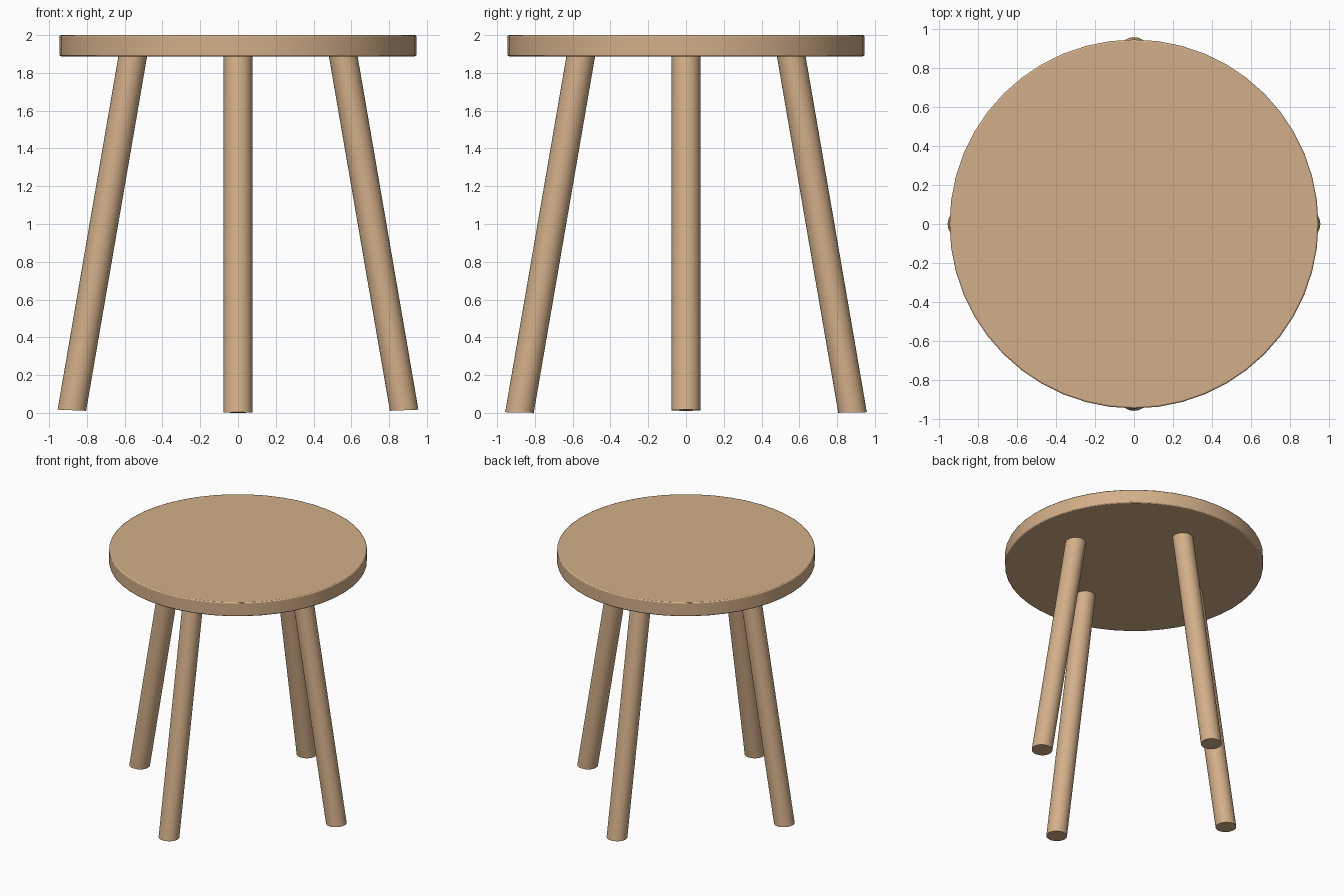
import bpy, math
from mathutils import Vector

if "Cube" in bpy.data.objects:
    bpy.data.objects.remove(bpy.data.objects["Cube"])

wood = bpy.data.materials.new("wood")
wood.diffuse_color = (0.65, 0.43, 0.25, 1)
wood.use_nodes = True
wood.node_tree.nodes["Principled BSDF"].inputs["Base Color"].default_value = wood.diffuse_color

SEAT_R, SEAT_LOW, SEAT_TOP = 0.945, 1.888, 2.0
LEG_R = 0.076


def finish(obj, name):
    obj.name = name
    obj.data.materials.append(wood)
    bpy.ops.object.shade_smooth_by_angle(angle=math.radians(35))


# Round seat with a slightly eased rim
bpy.ops.mesh.primitive_cylinder_add(vertices=48, radius=SEAT_R, depth=SEAT_TOP - SEAT_LOW,
                                    location=(0, 0, (SEAT_LOW + SEAT_TOP) / 2))
seat = bpy.context.object
finish(seat, "seat")
bevel = seat.modifiers.new("eased rim", "BEVEL")
bevel.width = 0.008
bevel.segments = 2


# Splayed leg: a cylinder whose two ends are slid along the splay direction
def leg(name, direction, foot_z, foot_tilt):
    d = Vector(direction)
    bpy.ops.mesh.primitive_cylinder_add(vertices=32, radius=LEG_R, depth=2)
    obj = bpy.context.object
    for v in obj.data.vertices:
        ring = Vector((v.co.x, v.co.y, 0))
        if v.co.z < 0:
            z = foot_z + foot_tilt * ring.dot(d)
        else:
            z = SEAT_LOW + 0.012
        offset = 0.882 - 0.172 * z
        v.co = ring + d * offset + Vector((0, 0, z))
    finish(obj, name)


# Side legs stop a hair above the floor, front and back legs stand on it
leg("right_leg", (1, 0, 0), 0.014, 0.04)
leg("left_leg", (-1, 0, 0), 0.014, 0.04)
leg("front_leg", (0, -1, 0), 0.002, 0.02)
leg("back_leg", (0, 1, 0), 0.002, 0.02)
